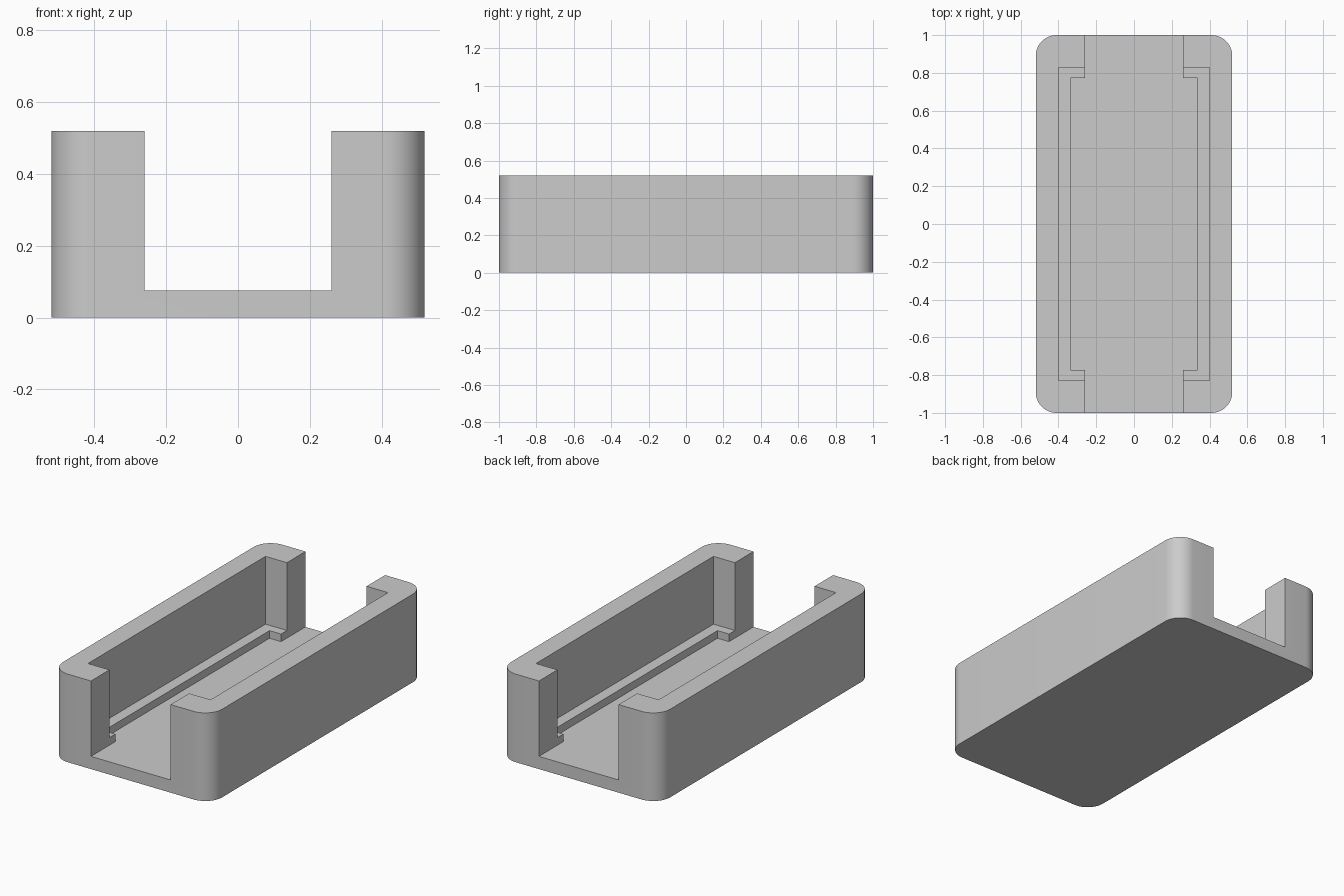
import bpy, bmesh

if "Cube" in bpy.data.objects:
    bpy.data.objects.remove(bpy.data.objects["Cube"], do_unlink=True)

WIDTH, LENGTH, HEIGHT = 1.04, 2.0, 0.52
FLOOR, LEDGE = 0.075, 0.12


def material(name, rgb):
    mat = bpy.data.materials.new(name)
    mat.use_nodes = True
    mat.diffuse_color = (*rgb, 1)
    mat.node_tree.nodes["Principled BSDF"].inputs["Base Color"].default_value = (*rgb, 1)
    return mat


def box(name, width, length, bottom, top, corner=0):
    """Centred box from bottom to top, with optional rounded upright edges."""
    bm = bmesh.new()
    bmesh.ops.create_cube(bm, size=1)
    for v in bm.verts:
        v.co.x *= width
        v.co.y *= length
        v.co.z = top if v.co.z > 0 else bottom
    if corner:
        upright = [e for e in bm.edges if abs(e.verts[0].co.z - e.verts[1].co.z) > 0.01]
        bmesh.ops.bevel(bm, geom=upright, offset=corner, segments=12, profile=0.5, affect='EDGES')
    mesh = bpy.data.meshes.new(name)
    bm.to_mesh(mesh)
    bm.free()
    obj = bpy.data.objects.new(name, mesh)
    bpy.context.collection.objects.link(obj)
    return obj


# Rounded outer block
tray = box("tray", WIDTH, LENGTH, 0, HEIGHT, corner=0.11)
tray.data.materials.append(material("light grey", (0.6, 0.6, 0.6)))

# Upper pocket, lower pocket inside the ledge, and the open end channel
cutters = [
    box("upper_pocket_cutter", 0.80, 1.655, LEDGE, 1),
    box("lower_pocket_cutter", 0.67, 1.545, FLOOR, 1),
    box("end_channel_cutter", 0.52, 3, FLOOR, 1),
]

bpy.context.view_layer.objects.active = tray
tray.select_set(True)
for cutter in cutters:
    cutter.hide_render = True
    cut = tray.modifiers.new(cutter.name, 'BOOLEAN')
    cut.operation = 'DIFFERENCE'
    cut.solver = 'EXACT'
    cut.object = cutter
    bpy.ops.object.modifier_apply(modifier=cut.name)
    bpy.data.objects.remove(cutter, do_unlink=True)

# Smooth round corners, crisp edges elsewhere
bpy.ops.object.shade_smooth_by_angle(angle=0.52)
